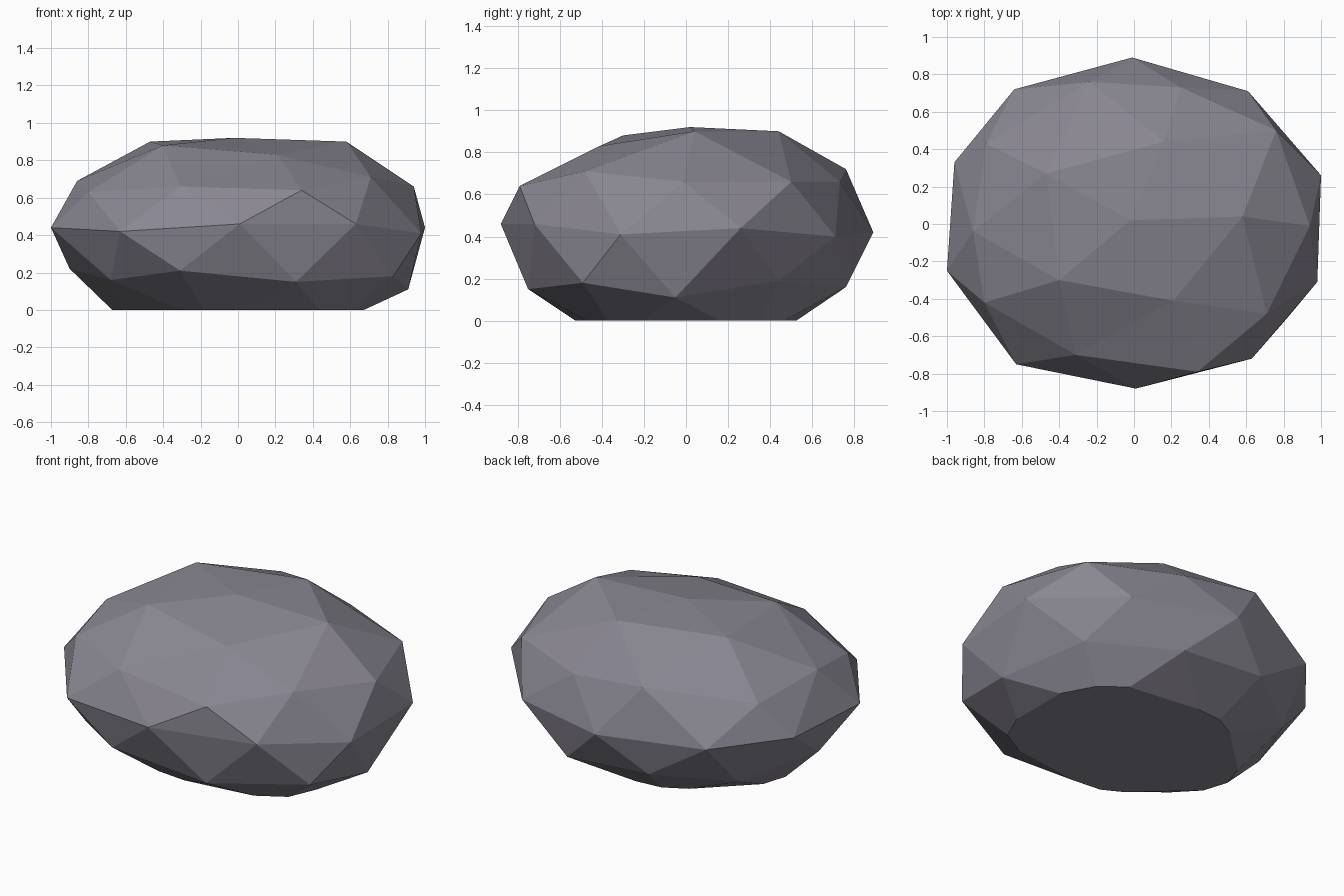
import bpy
import bmesh
import math
from mathutils import Vector

default_cube = bpy.data.objects.get("Cube")
if default_cube:
    bpy.data.objects.remove(default_cube, do_unlink=True)


def make_material(name, colour):
    material = bpy.data.materials.new(name)
    material.use_nodes = True
    material.diffuse_color = colour
    shader = material.node_tree.nodes["Principled BSDF"]
    shader.inputs["Base Color"].default_value = colour
    shader.inputs["Roughness"].default_value = 1.0
    return material


# Chiselled corners in hundredths, each level running counter-clockwise from +x
crown = [(-2, 2, 92)]
upper_slope = [(58, 4, 90), (16, 44, 90), (-47, 27, 90), (-40, -30, 88), (21, -41, 83)]
shoulder = [(76, 50, 66), (-24, 76, 72), (-86, -4, 69), (-31, -70, 66), (71, -48, 71)]
brow = [(94, -1, 66), (25, 73, 66), (-79, 43, 64), (-80, -42, 63), (34, -79, 64)]
girdle = [(100, 26, 44), (61, 71, 40), (-1, 89, 42), (-64, 72, 43), (-96, 33, 44),
          (-100, -25, 44), (-63, -75, 42), (1, -88, 46), (63, -72, 46), (98, -31, 41)]
lower_side = [(73, 44, 19), (-28, 76, 20), (-90, 0, 22), (-31, -77, 21), (83, -49, 18)]
lower_slope = [(91, -5, 11), (27, 76, 16), (-68, 47, 15), (-68, -49, 16), (31, -75, 15)]
buried_base = [(50, 32, -8), (-16, 42, -7), (-60, 0, -7), (-14, -42, -7), (50, -32, -8)]
buried_tip = [(0, 0, -10)]
corners = (crown + upper_slope + shoulder + brow + girdle
           + lower_side + lower_slope + buried_base + buried_tip)


def level_then_angle(vert):
    """Order sphere corners from top to bottom, then around the z axis."""
    angle = round(math.degrees(math.atan2(vert.co.y, vert.co.x))) % 360
    return (-round(vert.co.z, 2), angle)


# Boulder: a faceted sphere pushed out of shape
bm = bmesh.new()
bmesh.ops.create_icosphere(bm, subdivisions=2, radius=1.0)
for vert, corner in zip(sorted(bm.verts, key=level_then_angle), corners):
    vert.co = Vector(corner) / 100

# Flat underside: slice at ground level and cap the opening
everything = bm.verts[:] + bm.edges[:] + bm.faces[:]
bmesh.ops.bisect_plane(bm, geom=everything, plane_co=(0, 0, 0),
                       plane_no=(0, 0, 1), clear_inner=True)
rim = [edge for edge in bm.edges if edge.is_boundary]
bmesh.ops.contextual_create(bm, geom=rim)
bmesh.ops.recalc_face_normals(bm, faces=bm.faces[:])
for face in bm.faces:
    face.smooth = False

mesh = bpy.data.meshes.new("boulder")
bm.to_mesh(mesh)
bm.free()
mesh.materials.append(make_material("stone grey", (0.25, 0.24, 0.285, 1.0)))
boulder = bpy.data.objects.new("boulder", mesh)
bpy.context.scene.collection.objects.link(boulder)
